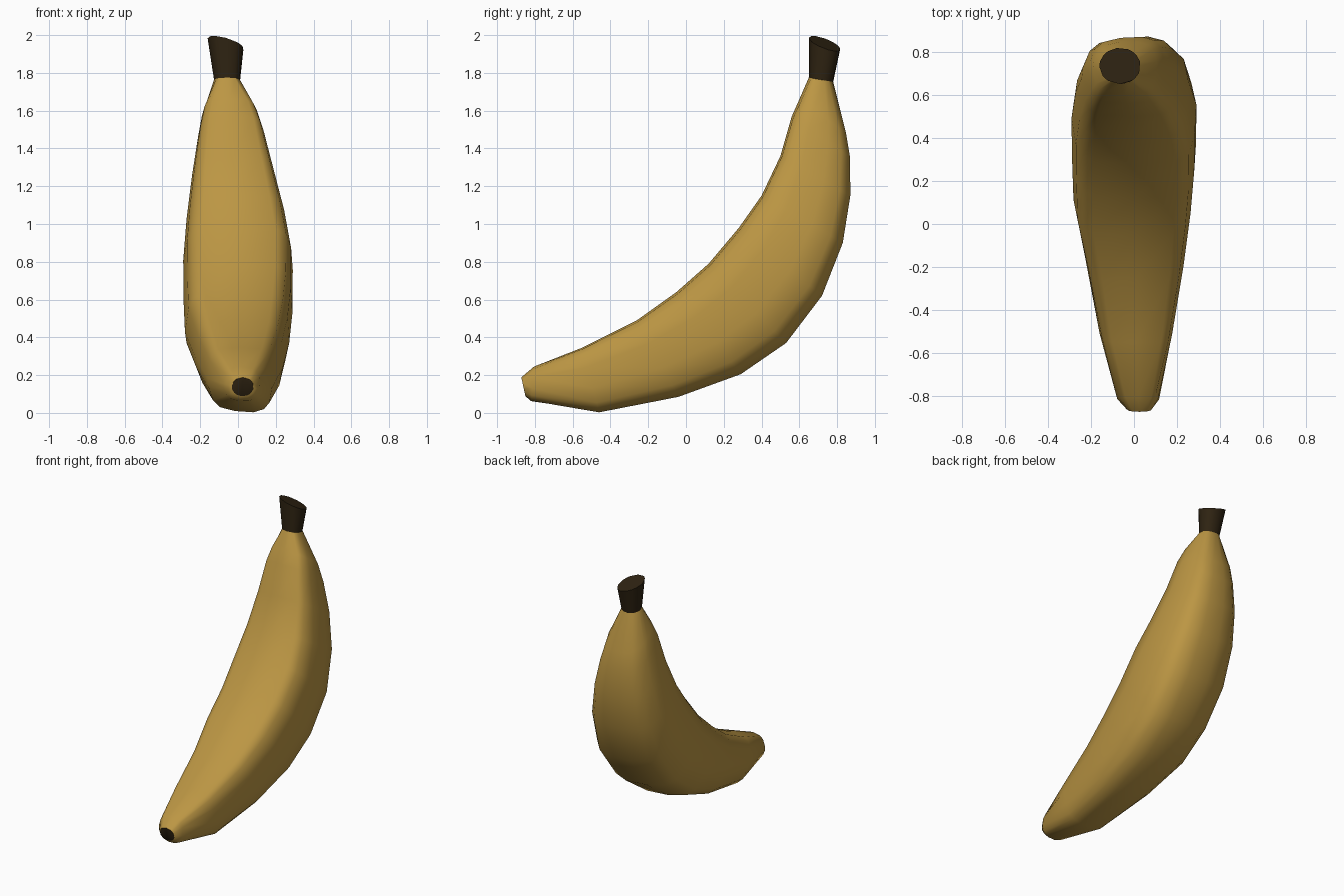
import bpy, bmesh, math

if "Cube" in bpy.data.objects:
    bpy.data.objects.remove(bpy.data.objects["Cube"])


def material(name, rgb):
    m = bpy.data.materials.new(name)
    m.diffuse_color = (*rgb, 1)
    m.use_nodes = True
    m.node_tree.nodes["Principled BSDF"].inputs["Base Color"].default_value = m.diffuse_color
    return m


PEEL = material("ripe yellow peel", (0.50, 0.305, 0.057))
DARK = material("dark brown end", (0.028, 0.017, 0.006))

# Rounded-square cross-section: (sideways -1..1, depth from inner 0 to outer 1 edge)
SECTION = [(0, 0), (.68, .02), (.88, .09), (.97, .3), (1, .62), (.92, .85),
           (.75, .95), (.42, 1), (-.15, .98), (-.62, .92), (-.83, .82),
           (-.97, .62), (-1, .48), (-.93, .2), (-.83, .08), (-.66, .02)]

# Stations: inner edge (y, z), outer edge (y, z), centre x, half width, roundness
STATIONS = [
    (-.872, .188, -.850, .088, .025, .058, 1),
    (-.805, .245, -.820, .060, .020, .098, .6),
    (-.55, .345, -.46, .003, .010, .170, 0),
    (-.26, .49, -.04, .085, .005, .232, 0),
    (-.05, .64, .29, .205, -.005, .276, 0),
    (.12, .79, .53, .37, 0, .288, 0),
    (.28, .98, .72, .62, 0, .290, 0),
    (.40, 1.15, .83, .90, -.010, .262, 0),
    (.50, 1.36, .87, 1.15, -.025, .218, 0),
    (.56, 1.57, .87, 1.35, -.036, .175, .1),
    (.60, 1.66, .85, 1.48, -.043, .148, .3),
    (.65, 1.775, .78, 1.752, -.057, .070, 1),
]


def ring(fy, fz, by, bz, cx, hw, roundness):
    pts = []
    for u, f in SECTION:
        a = math.atan2(f - .5, u * .5)
        cu, cf = math.cos(a), .5 + .5 * math.sin(a)
        u += (cu - u) * roundness
        f += (cf - f) * roundness
        pts.append((cx + hw * u, fy + (by - fy) * f, fz + (bz - fz) * f))
    return pts


def loft(name, rings, mats, angle):
    bm = bmesh.new()
    loops = [[bm.verts.new(p) for p in r] for r in rings]
    n = len(SECTION)
    for a, b in zip(loops, loops[1:]):
        for i in range(n):
            bm.faces.new((a[i], a[(i + 1) % n], b[(i + 1) % n], b[i]))
    start = bm.faces.new(loops[0][::-1])
    start.material_index = len(mats) - 1      # the blossom end is dark
    bm.faces.new(loops[-1])
    bmesh.ops.recalc_face_normals(bm, faces=bm.faces[:])
    mesh = bpy.data.meshes.new(name)
    bm.to_mesh(mesh)
    bm.free()
    for m in mats:
        mesh.materials.append(m)
    ob = bpy.data.objects.new(name, mesh)
    bpy.context.collection.objects.link(ob)
    bpy.ops.object.select_all(action='DESELECT')
    ob.select_set(True)
    bpy.context.view_layer.objects.active = ob
    bpy.ops.object.shade_smooth_by_angle(angle=math.radians(angle))
    return ob


# Curved fruit body with dark blossom end
loft("fruit_body", [ring(*s) for s in STATIONS], [PEEL, DARK], 50)

# Flared stem, cut off at a slant
top = []
for x, y, z in ring(.65, 0, .818, 0, -.065, .096, 1):
    top.append((x, y, min(2.0, 1.955 - .28 * (x + .065) - .36 * (y - .735))))
loft("stem", [ring(*STATIONS[-1]), top], [DARK], 40)
